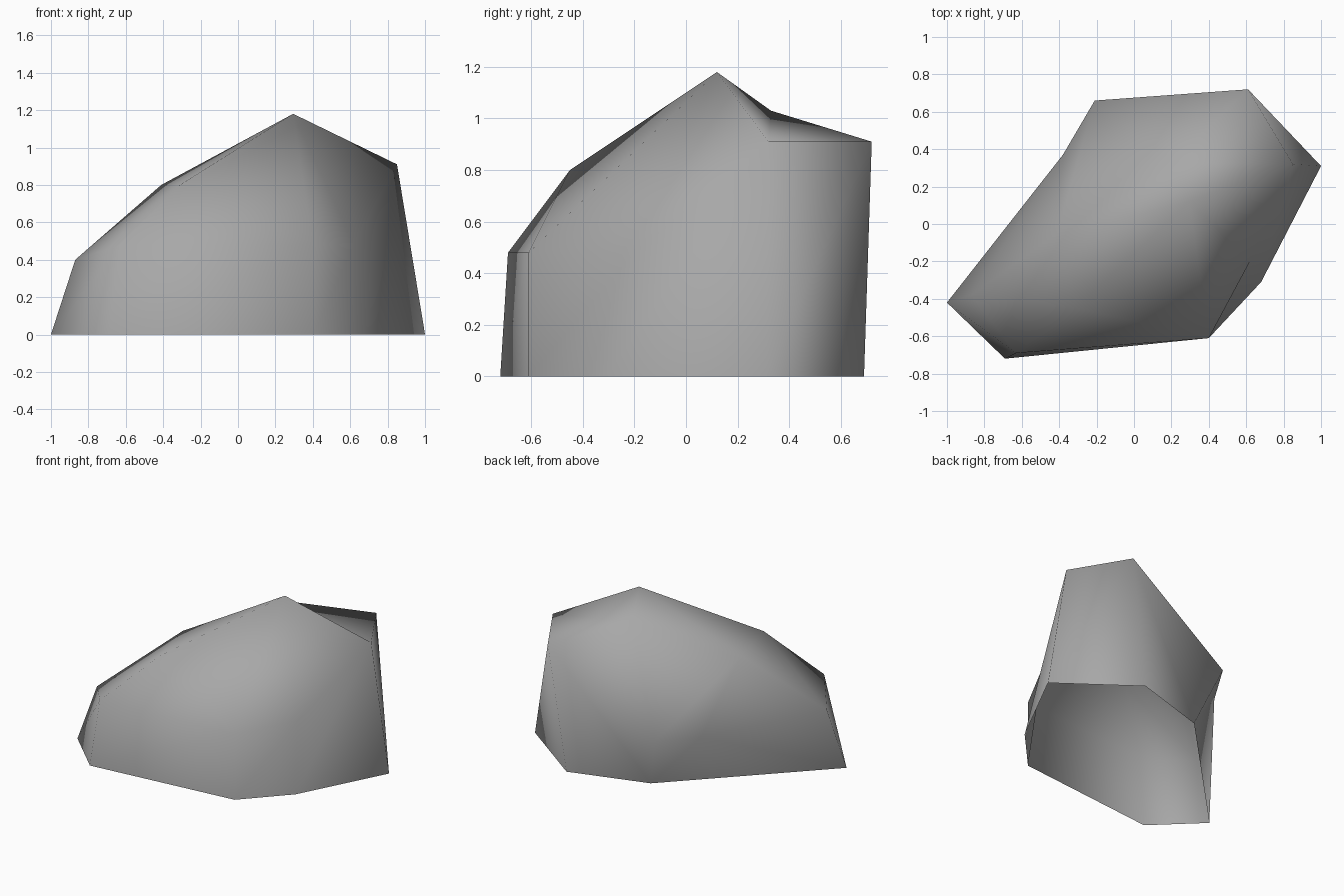
import bpy
import bmesh

# Remove the default cube
cube = bpy.data.objects.get("Cube")
if cube:
    bpy.data.objects.remove(cube, do_unlink=True)

# Stone material
stone = bpy.data.materials.new("stone_grey")
stone.use_nodes = True
grey = (0.39, 0.39, 0.39, 1)
stone.diffuse_color = grey
bsdf = next(n for n in stone.node_tree.nodes if n.type == 'BSDF_PRINCIPLED')
bsdf.inputs["Base Color"].default_value = grey

# Corners of the boulder: ground outline, shoulder and crown
corners = {
    "base_west": (-1, -.42, 0),
    "base_front": (-.69, -.72, 0),
    "base_front_east": (.4, -.61, 0),
    "base_east_front": (.68, -.31, 0),
    "base_east": (1, .31, 0),
    "base_back": (.48, .69, 0),
    "base_back_west": (-.08, .52, 0),
    "mid_west": (-.87, -.38, .4),
    "mid_front": (-.63, -.69, .48),
    "mid_front_east": (.4, -.61, .48),
    "mid_east": (.62, -.2, .48),
    "mid_back": (-.21, .66, .39),
    "mid_back_west": (-.38, .37, .36),
    "high_east": (.85, .32, .91),
    "high_back": (.61, .72, .91),
    "high_west": (-.41, -.05, .8),
    "high_front": (-.31, -.45, .8),
    "dip": (.2, .33, 1.03),
    "peak": (.295, .12, 1.18),
}

# Facets of the sides, running round from the front left; underside is open
sides = [
    "base_west base_front mid_front mid_west",
    "base_front base_front_east mid_front_east mid_front",
    "base_front_east base_east_front mid_east mid_front_east",
    "base_east_front base_east high_east mid_east",
    "base_east base_back high_back high_east",
    "base_back base_back_west high_back",
    "base_back_west mid_back high_back",
    "base_back_west mid_back_west mid_back",
    "base_back_west base_west mid_back_west",
    "base_west mid_west mid_back_west",
]

# Facets of the sloping top
crown = [
    "mid_front mid_front_east high_front",
    "mid_front_east peak high_front",
    "mid_front_east mid_east peak",
    "mid_east high_east peak",
    "mid_west mid_front high_front high_west",
    "high_west high_front peak",
    "high_west peak dip",
    "peak high_east dip",
    "high_east high_back dip",
    "dip high_back mid_back",
    "dip mid_back high_west",
    "high_west mid_back mid_back_west",
    "high_west mid_back_west mid_west",
]

# Build the smooth-shaded shell
bm = bmesh.new()
verts = {name: bm.verts.new(co) for name, co in corners.items()}
for facet in sides + crown:
    face = bm.faces.new([verts[name] for name in facet.split()])
    face.smooth = True
mesh = bpy.data.meshes.new("boulder")
bm.to_mesh(mesh)
bm.free()
mesh.materials.append(stone)
boulder = bpy.data.objects.new("boulder", mesh)
bpy.context.collection.objects.link(boulder)
